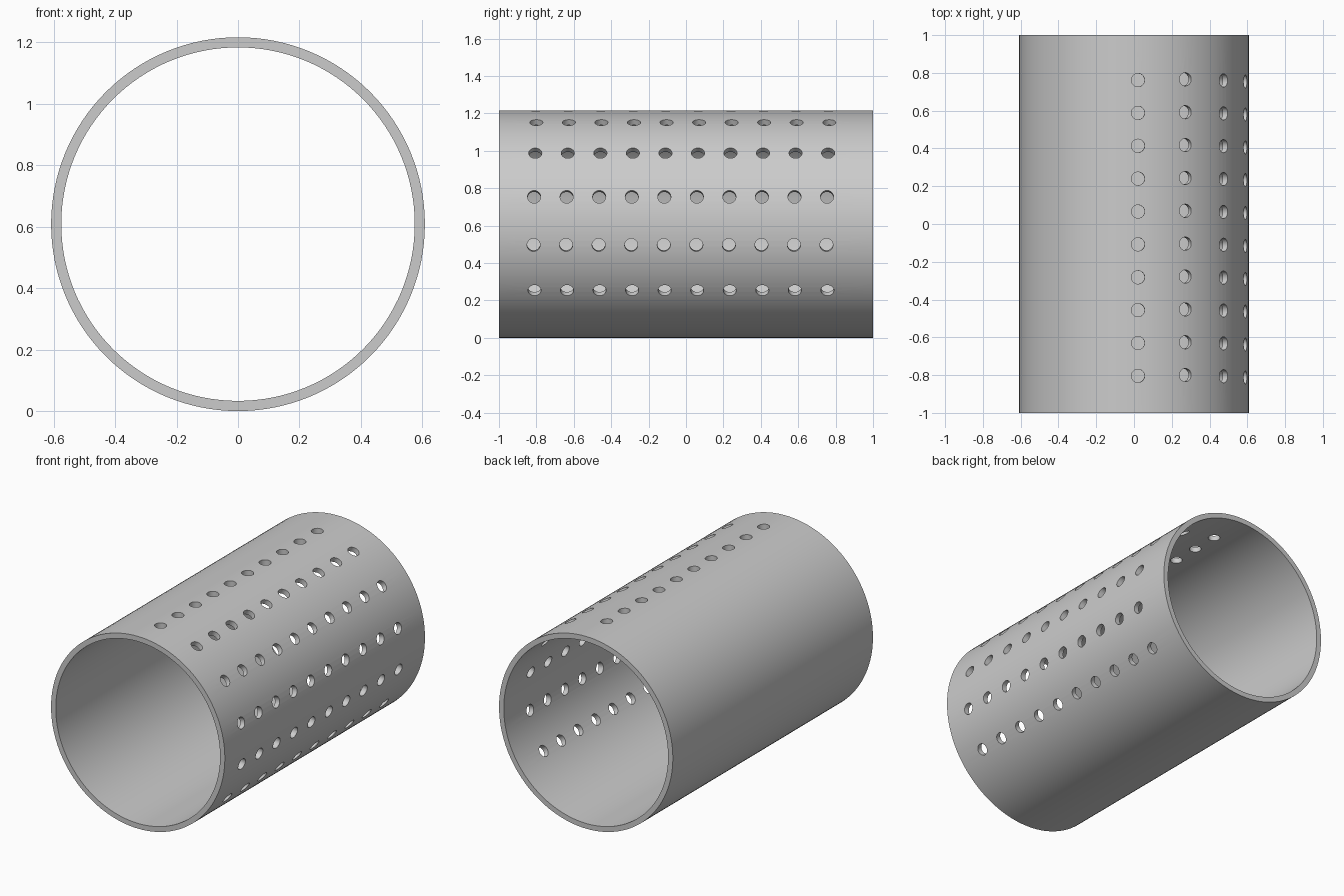
import bpy, bmesh, math
from mathutils import Matrix

if "Cube" in bpy.data.objects:
    bpy.data.objects.remove(bpy.data.objects["Cube"], do_unlink=True)

OUTER, INNER, LENGTH = 0.608, 0.575, 2.0
HOLE_RADIUS, HOLES, PITCH = 0.035, 10, 0.174
SEGMENTS = 128

grey = bpy.data.materials.new("plain grey")
grey.use_nodes = True
colour = (0.6, 0.6, 0.6, 1)
grey.diffuse_color = colour
grey.node_tree.nodes["Principled BSDF"].inputs["Base Color"].default_value = colour


def add_object(name, bm):
    mesh = bpy.data.meshes.new(name)
    bmesh.ops.recalc_face_normals(bm, faces=bm.faces)
    bm.to_mesh(mesh)
    bm.free()
    mesh.materials.append(grey)
    obj = bpy.data.objects.new(name, mesh)
    bpy.context.collection.objects.link(obj)
    return obj


# Tube: rectangular wall section spun about the long axis
bm = bmesh.new()
half = LENGTH / 2
section = [bm.verts.new((r, y, 0)) for r, y in
           ((OUTER, -half), (OUTER, half), (INNER, half), (INNER, -half))]
edges = [bm.edges.new((section[i], section[(i + 1) % 4])) for i in range(4)]
bmesh.ops.spin(bm, geom=section + edges, cent=(0, 0, 0), axis=(0, 1, 0),
               angle=math.tau, steps=SEGMENTS, use_merge=True)
bmesh.ops.remove_doubles(bm, verts=bm.verts, dist=0.0001)
bmesh.ops.translate(bm, verts=bm.verts, vec=(0, 0, OUTER))
tube = add_object("perforated_tube", bm)

# Radial drills: six rows around the left side, each with its start along y
rows = ((88, -0.804), (63.4, -0.80), (38.7, -0.806),
        (13.9, -0.812), (-10.6, -0.815), (-35.7, -0.81))
bm = bmesh.new()
for degrees, start in rows:
    turn = (Matrix.Translation((0, 0, OUTER))
            @ Matrix.Rotation(math.radians(90 - degrees), 4, 'Y'))
    for i in range(HOLES):
        place = turn @ Matrix.Translation((0, start + i * PITCH, OUTER))
        bmesh.ops.create_cone(bm, cap_ends=True, segments=32, depth=0.2,
                              radius1=HOLE_RADIUS, radius2=HOLE_RADIUS, matrix=place)
drills = add_object("hole_cutters", bm)
drills.hide_render = True

# Cut the holes, then drop the cutters
cut = tube.modifiers.new("holes", 'BOOLEAN')
cut.operation = 'DIFFERENCE'
cut.solver = 'EXACT'
cut.object = drills
bpy.ops.object.select_all(action='DESELECT')
tube.select_set(True)
bpy.context.view_layer.objects.active = tube
bpy.ops.object.modifier_apply(modifier=cut.name)
bpy.data.objects.remove(drills, do_unlink=True)

# Smooth round walls with crisp rims and hole edges
bpy.ops.object.shade_smooth_by_angle(angle=math.radians(30))
